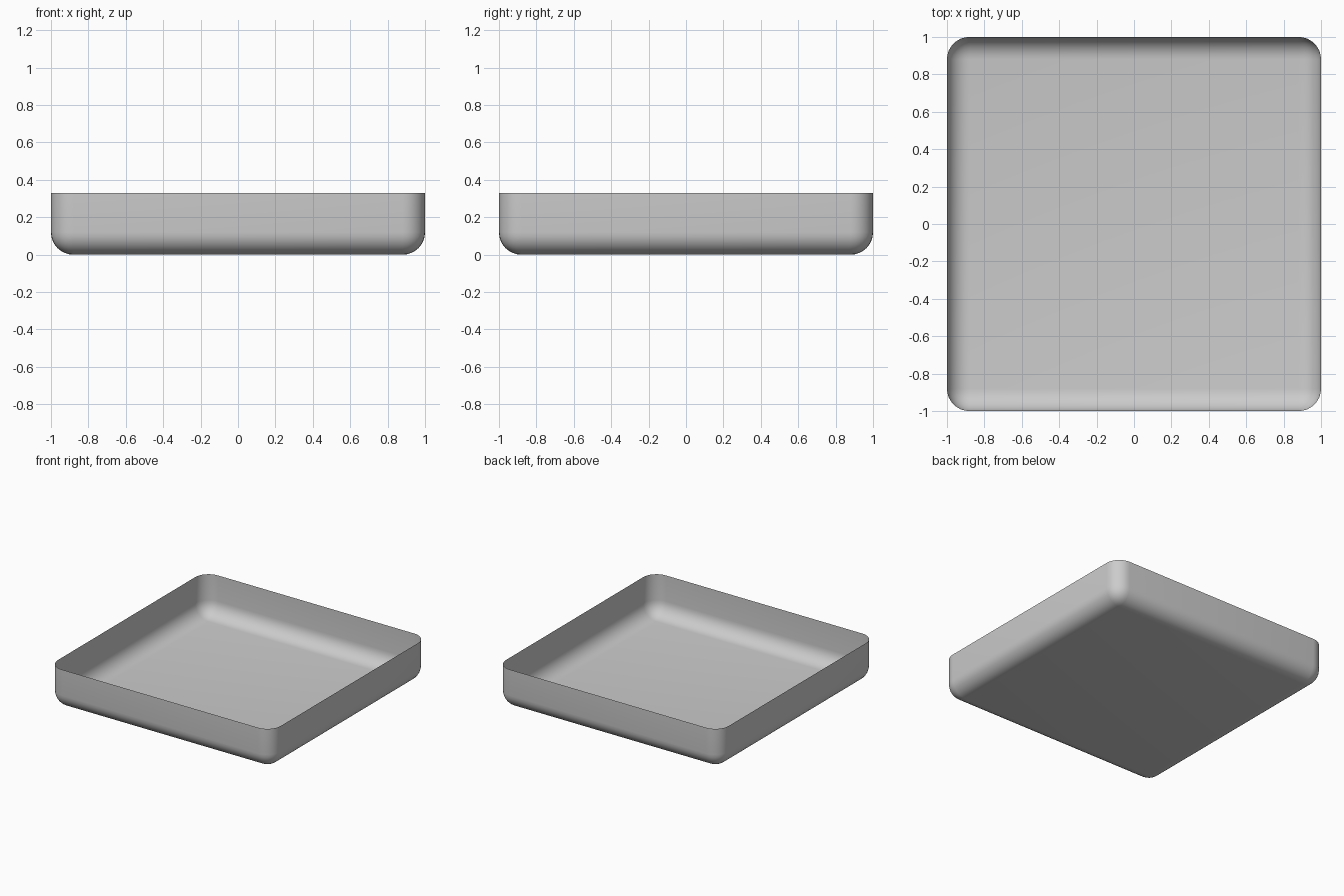
import bpy, bmesh

if "Cube" in bpy.data.objects:
    bpy.data.objects.remove(bpy.data.objects["Cube"])

WIDTH, HEIGHT, RADIUS = 2.0, 0.33, 0.12

# Rounded block of double height, later cut in half to leave an open tray
bm = bmesh.new()
bmesh.ops.create_cube(bm, size=1.0)
for v in bm.verts:
    v.co.x *= WIDTH
    v.co.y *= WIDTH
    v.co.z = (v.co.z + 0.5) * HEIGHT * 2
bmesh.ops.bevel(bm, geom=bm.edges[:], offset=RADIUS, offset_type='OFFSET',
                segments=8, profile=0.5, affect='EDGES')

# Open rim: remove everything above the rim height
bmesh.ops.bisect_plane(bm, geom=bm.verts[:] + bm.edges[:] + bm.faces[:],
                       plane_co=(0, 0, HEIGHT), plane_no=(0, 0, 1), clear_outer=True)
bmesh.ops.recalc_face_normals(bm, faces=bm.faces[:])

# The open shell's normals must point outwards (base faces down)
base = min(bm.faces, key=lambda f: f.calc_center_median().z)
if base.normal.z > 0:
    bmesh.ops.reverse_faces(bm, faces=bm.faces[:])
for f in bm.faces:
    f.smooth = True

mesh = bpy.data.meshes.new("tray")
bm.to_mesh(mesh)
bm.free()
tray = bpy.data.objects.new("tray", mesh)
bpy.context.collection.objects.link(tray)
